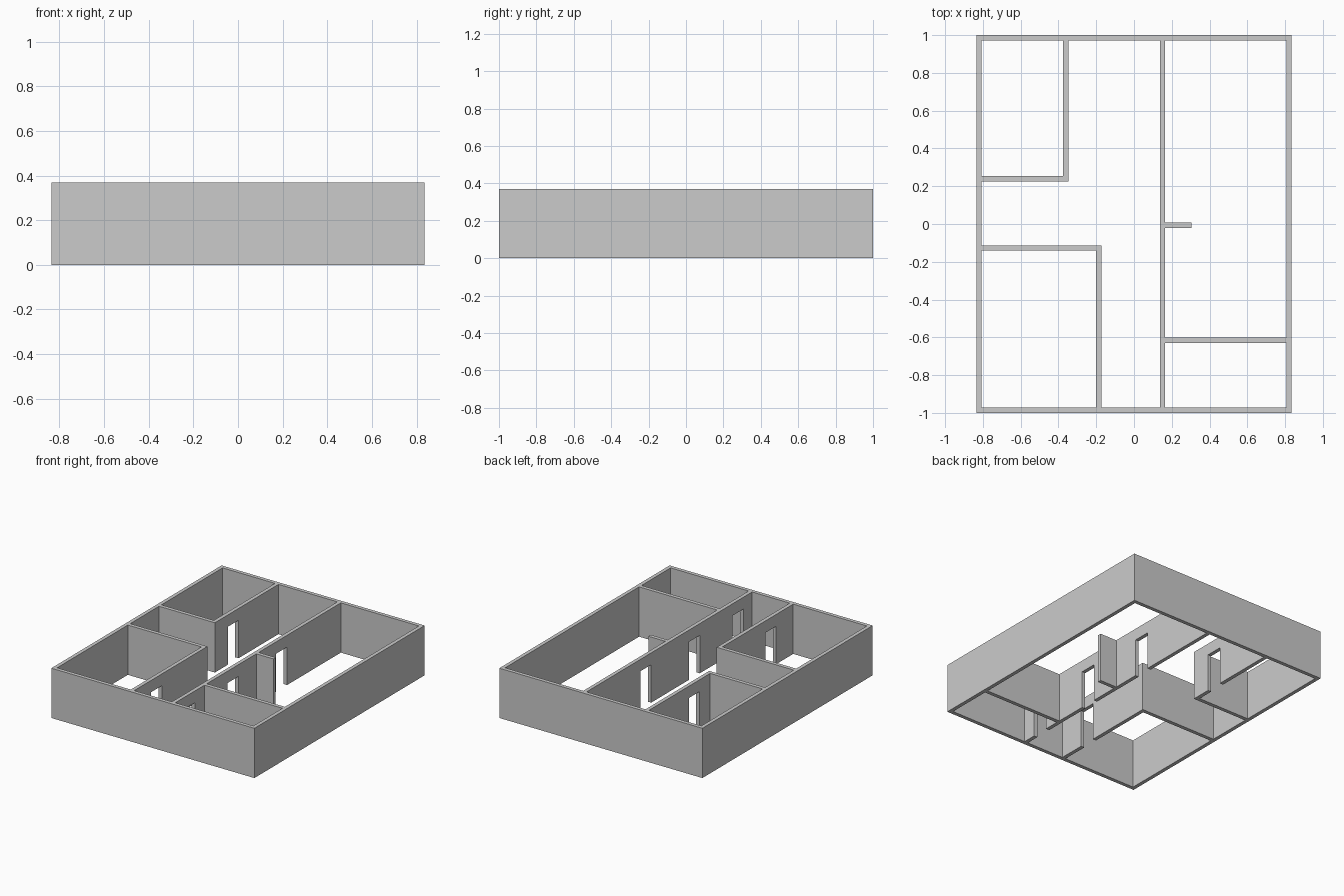
import bpy, bmesh

if "Cube" in bpy.data.objects:
    bpy.data.objects.remove(bpy.data.objects["Cube"])

H = 0.37           # wall height
W, D = 0.835, 1.0  # half width and half depth of the house
T = 0.028          # wall thickness
DOOR_H = 0.282
XI, YI = W - T, D - T


def prisms(name, outlines):
    """One object holding an upright prism per (points, z0, z1) outline."""
    bm = bmesh.new()
    for pts, z0, z1 in outlines:
        face = bm.faces.new([bm.verts.new((x, y, z0)) for x, y in pts])
        ext = bmesh.ops.extrude_face_region(bm, geom=[face])
        verts = [g for g in ext["geom"] if isinstance(g, bmesh.types.BMVert)]
        bmesh.ops.translate(bm, verts=verts, vec=(0, 0, z1 - z0))
    bmesh.ops.recalc_face_normals(bm, faces=bm.faces)
    mesh = bpy.data.meshes.new(name)
    bm.to_mesh(mesh)
    bm.free()
    obj = bpy.data.objects.new(name, mesh)
    bpy.context.collection.objects.link(obj)
    return obj


def rect(x0, y0, x1, y1):
    return [(x0, y0), (x1, y0), (x1, y1), (x0, y1)]


def cut(target, cutter):
    mod = target.modifiers.new(cutter.name, "BOOLEAN")
    mod.operation = "DIFFERENCE"
    mod.solver = "EXACT"
    mod.object = cutter
    cutter.hide_render = True
    cutter.hide_set(True)


# inner wall faces: back-left room, front-left room, long central wall
BX, BY = -0.348, 0.225
FX, FY = -0.173, -0.113
CX0, CX1 = 0.137, 0.165

# floor plan of each room
hall = [(-XI, FY), (FX, FY), (FX, -YI), (CX0, -YI),
        (CX0, YI), (BX, YI), (BX, BY), (-XI, BY)]
living = [(CX1, -0.602), (XI, -0.602), (XI, YI), (CX1, YI),
          (CX1, 0.007), (0.305, 0.007), (0.305, -0.021), (CX1, -0.021)]
rooms = [
    hall,
    living,
    rect(-XI, BY + T, BX - T, YI),
    rect(-XI, -YI, FX - T, FY - T),
    rect(CX1, -YI, XI, -0.602 - T),
]

# doorways: middle x of the wall, start y and end y
doors = [
    (BX - T / 2, 0.377, 0.503),
    (FX - T / 2, -0.772, -0.645),
    (0.151, 0.213, 0.341),
    (0.151, -0.358, -0.232),
    (0.151, -0.870, -0.743),
]

walls = prisms("house_walls", [(rect(-W, -D, W, D), 0, H)])
cut(walls, prisms("room_cutter", [(r, -0.1, H + 0.1) for r in rooms]))
cut(walls, prisms("door_cutter", [(rect(x - 0.03, a, x + 0.03, b), -0.1, DOOR_H)
                                  for x, a, b in doors]))
